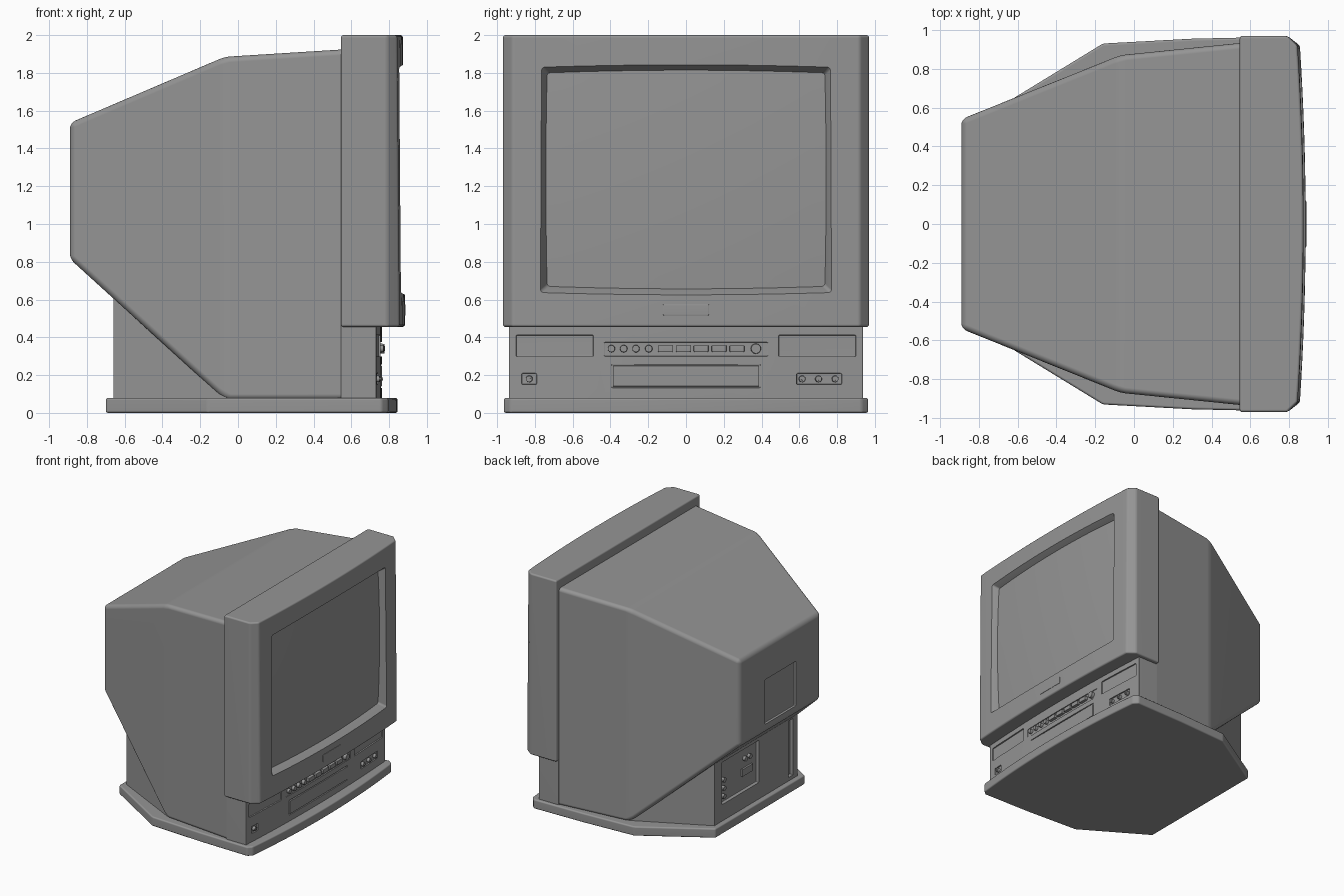
import bpy, bmesh, math
from mathutils import Matrix, Vector

if "Cube" in bpy.data.objects:
    bpy.data.objects.remove(bpy.data.objects["Cube"])

grey = bpy.data.materials.new("plain_grey")
grey.use_nodes = True
grey.diffuse_color = (0.3, 0.3, 0.3, 1)
grey.node_tree.nodes["Principled BSDF"].inputs["Base Color"].default_value = (0.3, 0.3, 0.3, 1)


def finish(name, bm, bevel=0.0, segments=3, limit=15):
    """Round the edges sharper than the limit and make the object."""
    bmesh.ops.recalc_face_normals(bm, faces=bm.faces)
    if bevel:
        edges = [e for e in bm.edges if e.calc_face_angle(0) > math.radians(limit)]
        bmesh.ops.bevel(bm, geom=edges, offset=bevel, segments=segments,
                        profile=0.5, affect='EDGES', clamp_overlap=True)
    mesh = bpy.data.meshes.new(name)
    bm.to_mesh(mesh)
    bm.free()
    mesh.materials.append(grey)
    obj = bpy.data.objects.new(name, mesh)
    bpy.context.collection.objects.link(obj)
    return obj


def loft(name, rings, bevel=0.0, segments=3, limit=15):
    """Solid through rings of points, capped at both ends."""
    bm = bmesh.new()
    loops = [[bm.verts.new(p) for p in ring] for ring in rings]
    n = len(loops[0])
    for a, b in zip(loops, loops[1:]):
        for i in range(n):
            j = (i + 1) % n
            bm.faces.new((a[i], a[j], b[j], b[i]))
    bm.faces.new(loops[0])
    bm.faces.new(loops[-1])
    return finish(name, bm, bevel, segments, limit)


def prism(name, plan, z0, z1, bevel=0.0, lean=0.0):
    """Upright solid; lean pushes the lower front edge forward."""
    low = [(x + (lean if x > 0.8 else 0), y, z0) for x, y in plan]
    return loft(name, [low, [(x, y, z1) for x, y in plan]], bevel)


def section(x, half_y, z0, z1):
    return [(x, -half_y, z0), (x, half_y, z0), (x, half_y, z1), (x, -half_y, z1)]


def mirrored(side, centre, bulge, half, steps=16):
    """Symmetric plan: side points on +y from the back, then a curved front."""
    front = []
    for i in range(steps + 1):
        y = half * (1 - 2 * i / steps)
        front.append((centre - bulge * (y / half) ** 2, y))
    return side + front + [(x, -y) for x, y in reversed(side)]


def block(name, size, place, turn=0.0, bevel=0.0):
    bm = bmesh.new()
    bmesh.ops.create_cube(bm, size=1, matrix=Matrix.Diagonal((*size, 1)))
    bmesh.ops.transform(bm, verts=bm.verts, matrix=Matrix.Translation(place) @ Matrix.Rotation(turn, 4, 'Z'))
    return finish(name, bm, bevel, 2)


def knob(name, radius, depth, place, turn=0.0):
    bm = bmesh.new()
    bmesh.ops.create_cone(bm, cap_ends=True, segments=20, radius1=radius, radius2=radius * 0.9, depth=depth)
    bmesh.ops.transform(bm, verts=bm.verts, matrix=Matrix.Translation(place)
                        @ Matrix.Rotation(turn, 4, 'Z') @ Matrix.Rotation(math.pi / 2, 4, 'Y'))
    return finish(name, bm)


def carve(target, cutter):
    mod = target.modifiers.new("cut", 'BOOLEAN')
    mod.operation, mod.solver, mod.object = 'DIFFERENCE', 'EXACT', cutter
    bpy.context.view_layer.objects.active = target
    bpy.ops.object.modifier_apply(modifier=mod.name)
    bpy.data.objects.remove(cutter)


# Base plate
prism("base_plate", mirrored([(-0.7, 0.6), (-0.16, 0.93), (0.3, 0.955), (0.76, 0.965)], 0.845, 0.05, 0.93),
      0, 0.08, 0.012)

# Rear housing, with a shallow square recess in its back
housing = loft("rear_housing", [section(0.57, 0.935, 0.07, 1.925),
                                section(-0.07, 0.87, 0.07, 1.885),
                                section(-0.89, 0.54, 0.815, 1.535)], 0.03, 4)
carve(housing, block("hatch_cutter", (0.04, 0.42, 0.38), (-0.89, 0, 1.06), 0, 0.01))

# Rear pedestal with its socket recess and corner slot
pedestal = prism("rear_pedestal", [(-0.66, 0.56), (-0.06, 0.86), (-0.06, -0.86), (-0.66, -0.56)], 0.07, 0.63)
carve(pedestal, block("socket_cutter", (0.06, 0.5, 0.36), (-0.66, 0.21, 0.4), 0, 0.01))
carve(pedestal, block("slot_cutter", (0.06, 0.06, 0.48), (-0.66, -0.47, 0.35)))
for z in (0.27, 0.34, 0.41):
    knob("rear_socket", 0.02, 0.03, (-0.64, 0.41, z))
for y in (0.06, 0.12):
    knob("aerial_socket", 0.02, 0.03, (-0.64, y, 0.48))
block("rear_terminal", (0.02, 0.14, 0.06), (-0.635, 0.09, 0.37))

# Bezel with a tapered opening
bezel = prism("bezel", mirrored([(0.545, 0.97), (0.79, 0.97)], 0.873, 0.03, 0.92), 0.455, 2.0, 0.014, 0.012)
carve(bezel, loft("opening_cutter", [section(0.75, 0.72, 0.685, 1.785), section(0.805, 0.735, 0.67, 1.80),
                                     section(0.91, 0.80, 0.61, 1.865)], 0.015, 3, 40))

# Picture tube face, gently domed
bm = bmesh.new()
bmesh.ops.create_grid(bm, x_segments=16, y_segments=16, size=1)
for v in bm.verts:
    u, w = v.co.x, v.co.y
    v.co = Vector((0.84 - 0.025 * u * u - 0.012 * w * w, 0.755 * u, 1.235 + 0.585 * w))
screen = finish("screen", bm)
if screen.data.polygons[0].normal.x < 0:
    screen.data.flip_normals()
block("badge_plate", (0.018, 0.245, 0.06), (0.879, 0, 0.545), 0, 0.006)

# Control panel under the bezel
panel = prism("control_panel", mirrored([(0.545, 0.937)], 0.762, 0.03, 0.937), 0.07, 0.47, 0.006)


def on_panel(y, z, out=0.0):
    """Place and turn for a part on the curved panel."""
    return (0.762 - 0.034 * y * y + out, y, z), math.atan(0.068 * y)


recesses = [(-0.695, 0.355, 0.41, 0.115), (0.695, 0.355, 0.41, 0.115), (0, 0.337, 0.87, 0.075),
            (0, 0.195, 0.79, 0.125), (-0.83, 0.18, 0.08, 0.06), (0.705, 0.18, 0.24, 0.06)]
for y, z, wide, tall in recesses:
    carve(panel, block("recess_cutter", (0.024, wide, tall), *on_panel(y, z), 0.006))
block("cassette_door", (0.02, 0.775, 0.11), *on_panel(0, 0.195, -0.01), 0.004)
for y in (-0.395, -0.33, -0.265, -0.197):
    knob("round_button", 0.02, 0.03, *on_panel(y, 0.34))
for i in range(5):
    block("flat_button", (0.03, 0.078, 0.036), *on_panel(-0.11 + 0.095 * i, 0.34), 0.005)
knob("power_button", 0.028, 0.036, *on_panel(0.37, 0.34))
for y in (-0.83, 0.615, 0.702, 0.79):
    knob("jack_ring", 0.018, 0.024, *on_panel(y, 0.18))
    knob("jack_tip", 0.008, 0.036, *on_panel(y, 0.18))

# Smooth shading that keeps edges sharp and flats flat
for obj in list(bpy.context.collection.objects):
    if obj.type == 'MESH' and obj.data.materials and obj.data.materials[0] == grey:
        bpy.ops.object.select_all(action='DESELECT')
        obj.select_set(True)
        bpy.context.view_layer.objects.active = obj
        bpy.ops.object.shade_smooth_by_angle(angle=math.radians(35))
        weighted = obj.modifiers.new("flat_normals", 'WEIGHTED_NORMAL')
        weighted.keep_sharp = True
